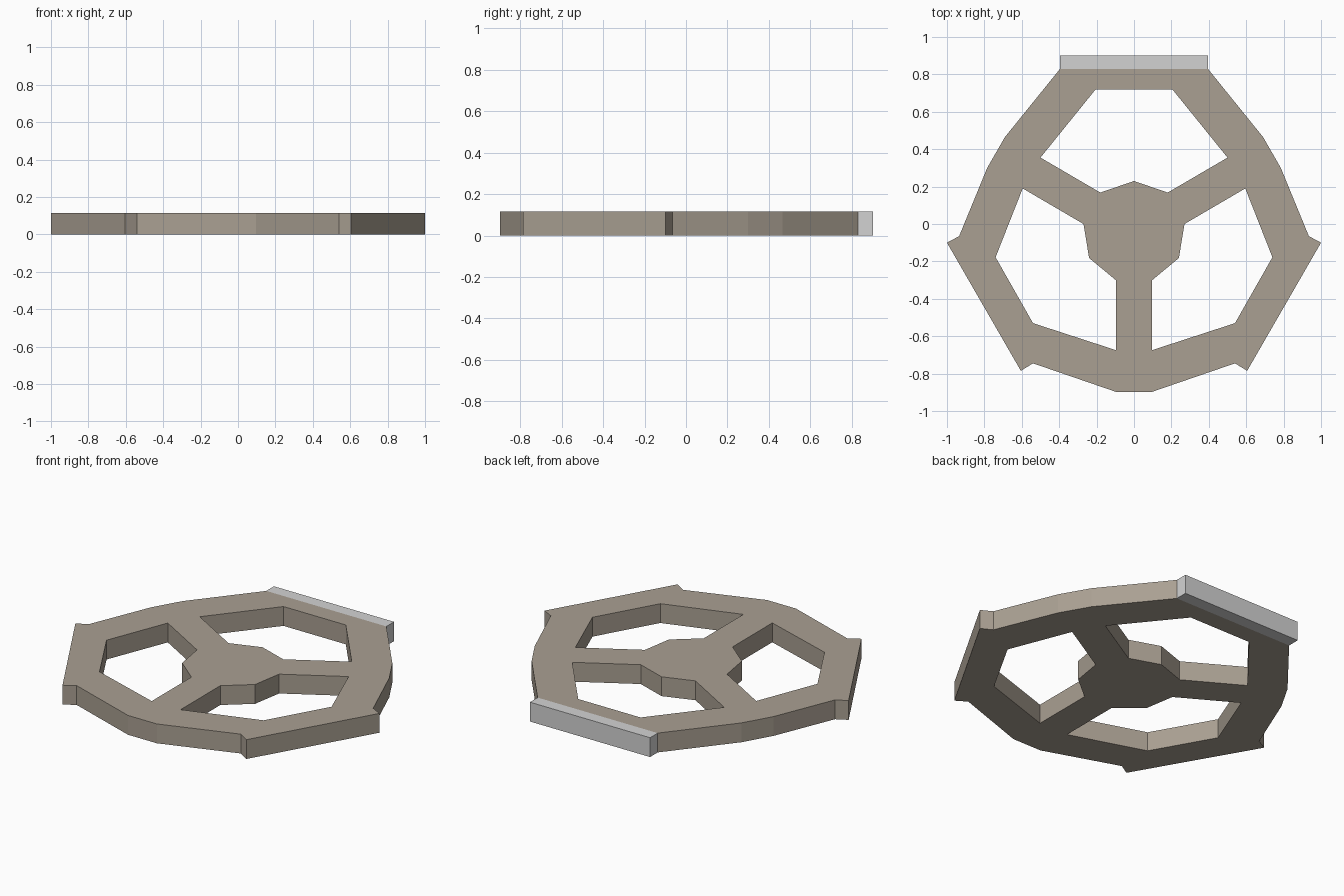
import bpy, bmesh

if "Cube" in bpy.data.objects:
    bpy.data.objects.remove(bpy.data.objects["Cube"])

H = 0.115  # overall thickness


def material(name, rgb):
    m = bpy.data.materials.new(name)
    m.diffuse_color = (*rgb, 1)
    m.use_nodes = True
    m.node_tree.nodes["Principled BSDF"].inputs["Base Color"].default_value = m.diffuse_color
    return m


def mirror(pts):
    return [(-x, y) for x, y in reversed(pts)]


def plate(name, loops, mat):
    """Fill an outline (first loop) with holes (other loops) and extrude it."""
    bm = bmesh.new()
    edges = []
    for pts in loops:
        vs = [bm.verts.new((x, y, 0)) for x, y in pts]
        edges += [bm.edges.new((vs[i - 1], vs[i])) for i in range(len(vs))]
    bmesh.ops.triangle_fill(bm, edges=edges, use_beauty=True, use_dissolve=False)
    ext = bmesh.ops.extrude_face_region(bm, geom=bm.faces[:], use_keep_orig=True)
    top = [g for g in ext["geom"] if isinstance(g, bmesh.types.BMVert)]
    bmesh.ops.translate(bm, verts=top, vec=(0, 0, H))
    bmesh.ops.recalc_face_normals(bm, faces=bm.faces[:])
    me = bpy.data.meshes.new(name)
    bm.to_mesh(me)
    bm.free()
    me.materials.append(mat)
    ob = bpy.data.objects.new(name, me)
    bpy.context.collection.objects.link(ob)
    return ob


stone = material("warm grey brown", (0.40, 0.35, 0.29))
light = material("light grey", (0.65, 0.65, 0.65))

# Rim, right half from top to bottom, with the two lower pads
rim = [(0.395, 0.83), (0.69, 0.465), (0.785, 0.30), (0.935, -0.065), (1.0, -0.10),
       (0.605, -0.785), (0.54, -0.745), (0.095, -0.898)]
# Openings between the three spokes
top_half = [(0.205, 0.72), (0.50, 0.355), (0.18, 0.168)]
side = [(0.595, 0.19), (0.27, 0.0), (0.24, -0.182), (0.095, -0.302),
        (0.095, -0.675), (0.54, -0.53), (0.74, -0.178)]

plate("wheel_frame", [rim + mirror(rim), top_half + [(0, 0.23)] + mirror(top_half),
                      side, mirror(side)], stone)

# Light pad on the back edge
plate("back_pad", [[(-0.395, 0.83), (0.395, 0.83), (0.395, 0.902), (-0.395, 0.902)]], light)
